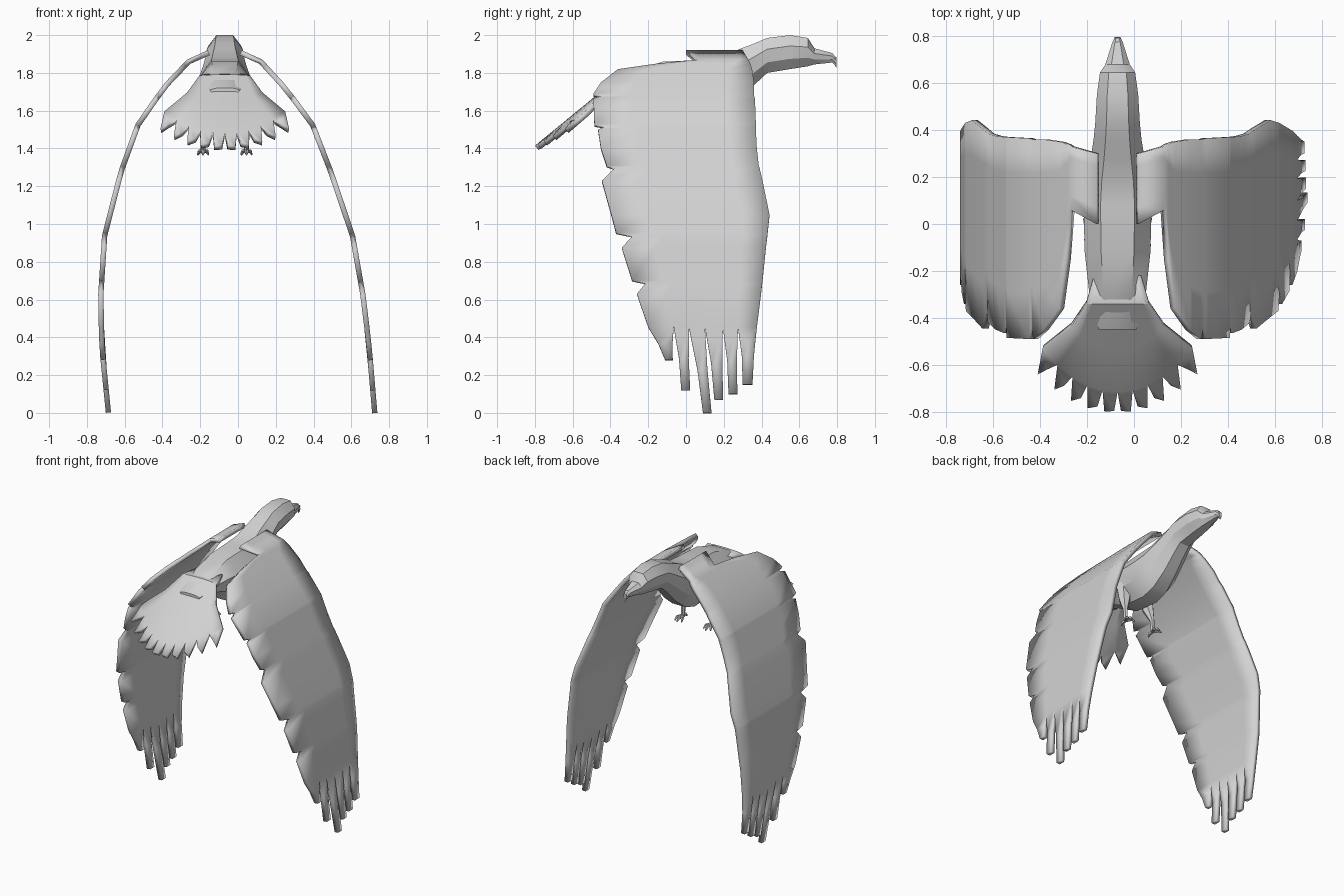
import bpy, math
from mathutils import Vector

if "Cube" in bpy.data.objects:
    bpy.data.objects.remove(bpy.data.objects["Cube"])

CX = -0.07  # body axis
grey = bpy.data.materials.new("light_grey")
grey.diffuse_color = (0.65, 0.65, 0.65, 1)
grey.use_nodes = True
grey.node_tree.nodes["Principled BSDF"].inputs["Base Color"].default_value = grey.diffuse_color


def make(name, verts, faces, thick=0.0, angle=30):
    me = bpy.data.meshes.new(name)
    me.from_pydata(verts, [], faces)
    me.materials.append(grey)
    ob = bpy.data.objects.new(name, me)
    bpy.context.collection.objects.link(ob)
    if thick:
        m = ob.modifiers.new("thickness", 'SOLIDIFY')
        m.thickness, m.offset = thick, -1
    bpy.ops.object.select_all(action='DESELECT')
    ob.select_set(True)
    bpy.context.view_layer.objects.active = ob
    bpy.ops.object.shade_smooth_by_angle(angle=math.radians(angle))
    return ob


def interp(table, z, col):
    for a, b in zip(table, table[1:]):
        if a[0] >= z >= b[0]:
            t = (a[0] - z) / (a[0] - b[0])
            return a[col] + (b[col] - a[col]) * t
    return table[-1][col]


def rings_to_faces(count, n):
    faces = [(r*n + i, r*n + (i+1) % n, (r+1)*n + (i+1) % n, (r+1)*n + i)
             for r in range(count - 1) for i in range(n)]
    return faces + [tuple(range(n))[::-1], tuple(range((count-1)*n, count*n))]


# Body, head and beak: lofted sections (y, top, bottom, half width)
sections = [(-.45, 1.72, 1.69, .08), (-.30, 1.805, 1.66, .12), (-.12, 1.86, 1.56, .14),
            (.08, 1.868, 1.54, .145), (.18, 1.88, 1.57, .135), (.28, 1.925, 1.65, .115),
            (.36, 1.955, 1.735, .102), (.43, 1.985, 1.80, .095), (.55, 2.0, 1.82, .088),
            (.645, 1.985, 1.835, .075), (.68, 1.93, 1.845, .052), (.775, 1.905, 1.855, .022),
            (.795, 1.88, 1.835, .012)]
shape = [(.5, 1), (1, .68), (.9, .3), (.4, 0), (-.4, 0), (-.9, .3), (-1, .68), (-.5, 1)]
bv = [(CX + w*fx, y, b + (t - b)*fz) for y, t, b, w in sections for fx, fz in shape]
make("body", bv, rings_to_faces(len(sections), 8))
# Hooked beak tip
make("beak_hook", [(CX-.014, .77, 1.87), (CX+.014, .77, 1.87), (CX+.012, .797, 1.885),
                   (CX-.012, .797, 1.885), (CX, .797, 1.825)],
     [(0, 1, 2, 3), (1, 0, 4), (2, 1, 4), (3, 2, 4), (0, 3, 4)])

# Wing arch: height, right x, left x
arch = [(1.92, .02, -.16), (1.87, .13, -.27), (1.75, .24, -.385), (1.55, .40, -.535),
        (1.28, .505, -.633), (.94, .62, -.72), (.6, .68, -.742), (.33, .71, -.733), (0, .738, -.70)]
# Wing rows: height, leading edge y, trailing edge y (with notches)
rows = [(1.92, .30, .0), (1.87, .33, .06), (1.85, .34, -.15), (1.82, .35, -.36), (1.75, .36, -.45),
        (1.69, .36, -.49), (1.68, .36, -.44), (1.665, .365, -.49), (1.53, .37, -.485), (1.515, .37, -.43),
        (1.50, .37, -.465), (1.40, .375, -.45), (1.31, .385, -.42), (1.295, .39, -.38), (1.23, .405, -.445),
        (1.05, .442, -.395), (.955, .432, -.37), (.935, .43, -.285), (.875, .423, -.34), (.70, .405, -.285),
        (.685, .403, -.215), (.63, .397, -.26), (.455, .375, -.2)]
cols = [0, .235, .374, .522, .687, .826, 1]
# Flight feather tips: rear y, front y, height
tips = [(-.11, -.07, .28), (-.025, .022, .12), (.09, .135, 0), (.15, .197, .07), (.225, .272, .1), (.3, .352, .15)]
for side, col in (("right", 1), ("left", 2)):
    n = len(cols)
    v = [(interp(arch, z, col), tr + (le - tr)*f, z) for z, le, tr in rows for f in cols]
    f = [(r*n + c, r*n + c+1, (r+1)*n + c+1, (r+1)*n + c) for r in range(len(rows)-1) for c in range(n-1)]
    base = (len(rows) - 1) * n
    for i, (a, b, z) in enumerate(tips):
        k = len(v)
        # each feather keeps its own narrow root so the slits stay open
        ra, rb = v[base+i][1], v[base+i+1][1]
        zm = .455 + (z - .455)*.5
        for h, p, q in ((zm, (ra+a)/2 + .008, (rb+b)/2 - .004), (z, a, b)):
            v += [(interp(arch, h, col), p, h), (interp(arch, h, col), q, h)]
        f += [(base+i, base+i+1, k+1, k), (k, k+1, k+3, k+2)]
    if side == "right":
        f = [q[::-1] for q in f]
    make(side + "_wing", v, f, .028)

# Tail fan with ten feathers
N = 10


def tail_point(x, y):
    z = 1.80 if y > -.33 else 1.80 + (y + .33) * .82
    return (CX + x, y, z - .35*x*x)


ts = [2*i/N - 1 for i in range(N + 1)]
tv = []
for t in ts:
    tv += [tail_point(.10*t, -.22), tail_point(.135*t, -.34), tail_point(.2*t, -.44 - .1*(1-t*t)),
           tail_point(.32*t, -.715 + .18*t*t)]
tf = [(i*4+j, i*4+j+1, i*4+j+5, i*4+j+4) for i in range(N) for j in range(3)]
for i in range(N):
    t = (ts[i] + ts[i+1]) / 2
    k = len(tv)
    y = -.80 + .21*t*t
    tv += [tail_point(.355*t - .021, y + .012*t), tail_point(.355*t + .021, y - .012*t)]
    tf.append((i*4+3, k, k+1, i*4+7))
make("tail", tv, tf, .03)


# Legs: tapered rods, then toes
def rod(name, points, radii, n=6):
    v = []
    axis = (Vector(points[-1]) - Vector(points[0])).normalized()
    side = axis.orthogonal().normalized()
    other = axis.cross(side)
    for p, r in zip(points, radii):
        v += [Vector(p) + r*(math.cos(2*math.pi*i/n)*side + math.sin(2*math.pi*i/n)*other) for i in range(n)]
    make(name, v, rings_to_faces(len(points), n))


for name, s in (("right", 1), ("left", -1)):
    x = CX + s*.115
    rod(name + "_leg", [(CX + s*.09, -.08, 1.68), (CX + s*.1, -.06, 1.56), (x, -.035, 1.47), (x, -.03, 1.385)],
        [.055, .04, .016, .013])
    for j, (dx, dy) in enumerate([(-.028, .055), (0, .07), (.028, .055), (0, -.045)]):
        rod(f"{name}_toe_{j+1}", [(x, -.03, 1.387), (x + dx*.7, -.03 + dy*.7, 1.385), (x + dx, -.03 + dy, 1.367)],
            [.012, .011, .005], 5)
